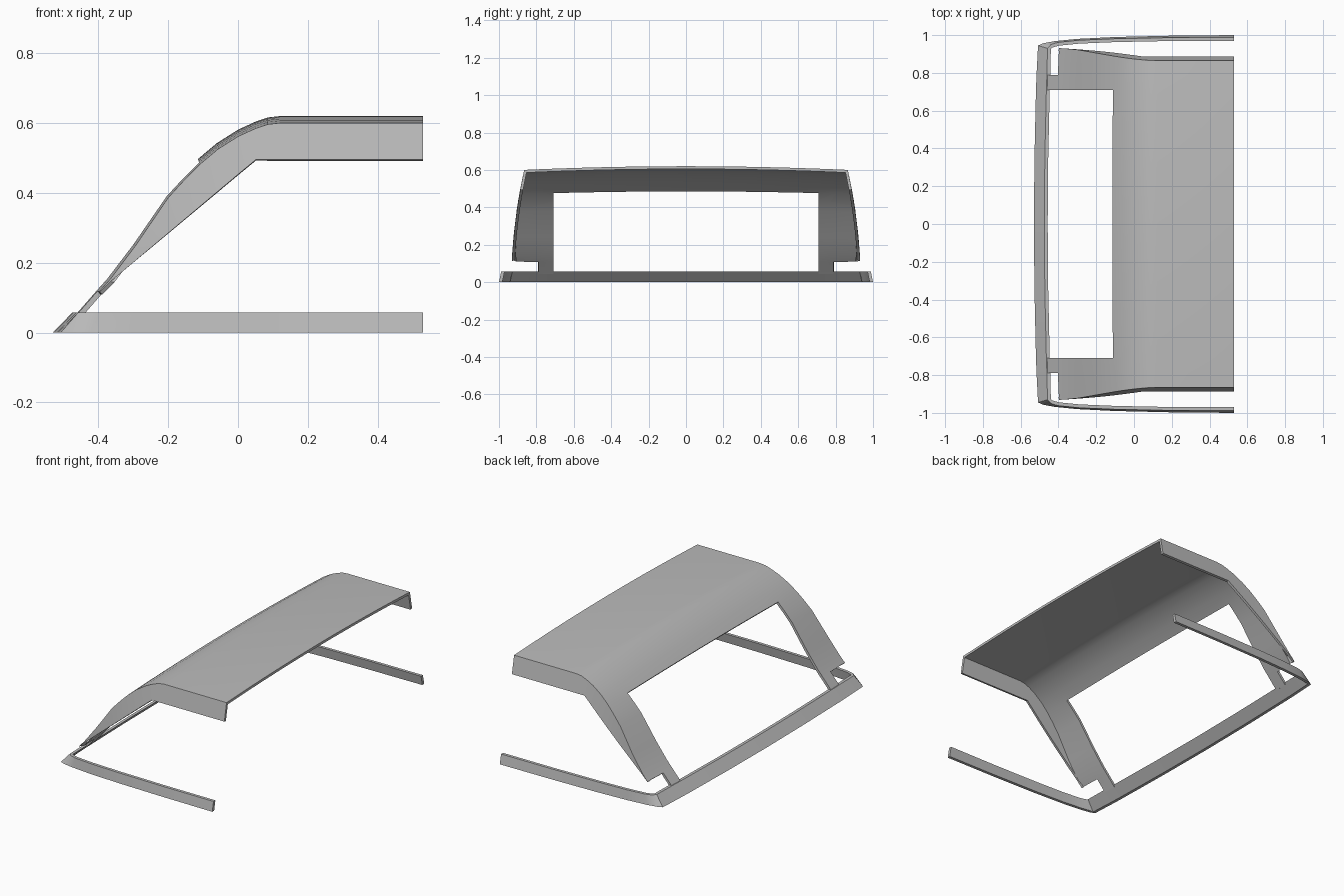
import bpy, bmesh
from mathutils import Vector

cube = bpy.data.objects.get("Cube")
if cube:
    bpy.data.objects.remove(cube, do_unlink=True)

grey = bpy.data.materials.new("plain_grey")
grey.use_nodes = True
COLOUR = (0.5, 0.5, 0.5, 1)
grey.diffuse_color = COLOUR
grey.node_tree.nodes["Principled BSDF"].inputs["Base Color"].default_value = COLOUR


def finish(name, bm, thickness=0):
    """Turn a half mesh into a mirrored, optionally thickened object."""
    mesh = bpy.data.meshes.new(name)
    loose = [v for v in bm.verts if not v.link_faces]
    bmesh.ops.delete(bm, geom=loose, context='VERTS')
    bm.to_mesh(mesh)
    bm.free()
    mesh.materials.append(grey)
    ob = bpy.data.objects.new(name, mesh)
    bpy.context.collection.objects.link(ob)
    bpy.ops.object.select_all(action='DESELECT')
    ob.select_set(True)
    bpy.context.view_layer.objects.active = ob
    mirror = ob.modifiers.new("mirror", 'MIRROR')
    mirror.use_axis = (False, True, False)
    if thickness:
        solid = ob.modifiers.new("solid", 'SOLIDIFY')
        solid.thickness = thickness
        solid.offset = -1
        solid.use_even_offset = True
    for m in list(ob.modifiers):
        bpy.ops.object.modifier_apply(modifier=m.name)
    bpy.ops.object.shade_smooth_by_angle(angle=0.5)
    return ob


# Roof shell: centre-line profile (x, z) from rail to open front edge
profile = [(-.475, .055), (-.418, .12), (-.385, .157), (-.31, .255), (-.21, .398),
           (-.16, .452), (-.115, .497), (-.06, .543), (0, .581), (.05, .604),
           (.085, .616), (.12, .62), (.53, .62)]
columns = [0, .18, .36, .54, .71, .79]
WINDOW_COL, TAB_COL, WINDOW_TOP = 4, 5, 6


def side_y(z):
    d = .6 - z
    return .865 + .218 * d - .171 * d * d


def crowned(x, y, z):
    k = .02 * (y / .87) ** 2
    w = (z / .62) ** 1.5
    return Vector((x + k * (1 - w), y, z - k * w))


bm = bmesh.new()
grid = []
for x, z in profile:
    row = [crowned(x, y, z) for y in columns]
    edge = crowned(x, side_y(z - .02), z)
    low = min(.495, .495 + .841 * (edge.x - .05), edge.z - .004)
    row += [edge, Vector((edge.x, side_y(low), low))]   # side flange
    grid.append([bm.verts.new(p) for p in row])

for i in range(len(grid) - 1):
    for j in range(len(grid[0]) - 1):
        window = i < WINDOW_TOP and j < WINDOW_COL
        notch = i == 0 and j >= TAB_COL
        if not (window or notch):
            bm.faces.new((grid[i][j], grid[i + 1][j], grid[i + 1][j + 1], grid[i][j + 1]))
finish("roof_shell", bm, .015)

# Base rail: outer bottom (x, y) and outer top (x, y) along half the loop
rail = [(-.53, 0, -.475, 0), (-.527, .35, -.472, .35), (-.519, .71, -.464, .71),
        (-.516, .79, -.461, .79), (-.508, .945, -.458, .93), (-.48, .957, -.44, .95),
        (-.42, .968, -.4, .962), (-.3, .98, -.29, .973), (-.1, .99, -.1, .981),
        (.2, .997, .2, .987), (.53, 1, .53, .988)]
RAIL_TOP, RAIL_WIDTH = .057, .018
bm = bmesh.new()
rings = []
tops = [Vector(r[2:]) for r in rail]
for i, (bx, by, tx, ty) in enumerate(rail):
    a, b = tops[max(i - 1, 0)], tops[min(i + 1, len(tops) - 1)]
    t = (b - a).normalized()
    off = Vector((t.y, -t.x, 0)) * RAIL_WIDTH
    if i in (0, len(rail) - 1):
        off[1 if i == 0 else 0] = 0
    bottom, top = Vector((bx, by, 0)), Vector((tx, ty, RAIL_TOP))
    rings.append([bm.verts.new(p) for p in (bottom, top, top + off, bottom + off)])
for r, s in zip(rings, rings[1:]):
    for k in range(4):
        n = (k + 1) % 4
        bm.faces.new((r[k], r[n], s[n], s[k]))
bm.faces.new(rings[-1])
bmesh.ops.recalc_face_normals(bm, faces=bm.faces)
finish("base_rail", bm)
